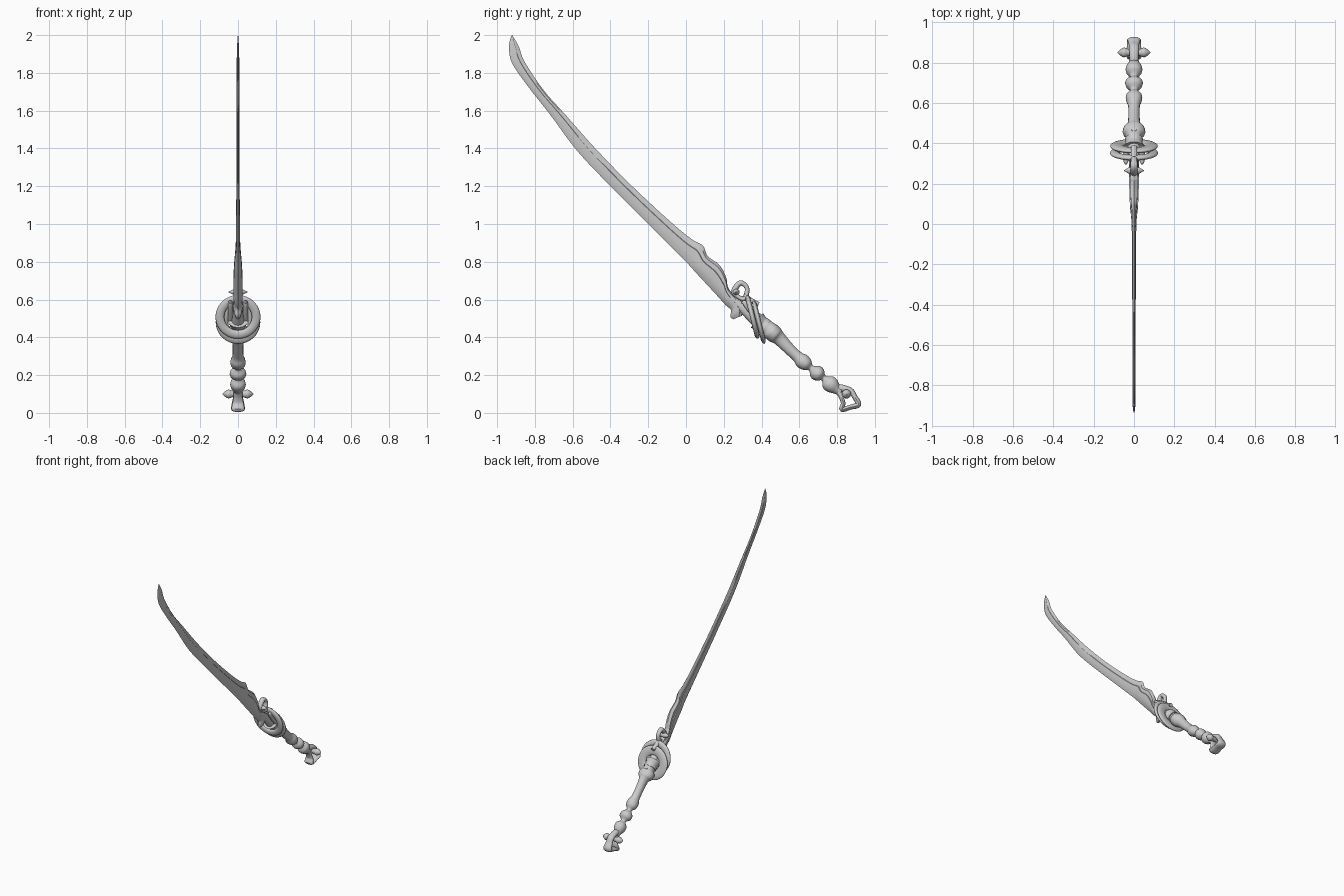
import bpy, math
from mathutils import Vector

if "Cube" in bpy.data.objects:
    bpy.data.objects.remove(bpy.data.objects["Cube"])


def make(name, verts, faces):
    me = bpy.data.meshes.new(name)
    me.from_pydata(verts, [], faces)
    ob = bpy.data.objects.new(name, me)
    bpy.context.collection.objects.link(ob)
    finish(ob)
    return ob


def finish(ob, angle=40):
    bpy.ops.object.select_all(action='DESELECT')
    ob.select_set(True)
    bpy.context.view_layer.objects.active = ob
    bpy.ops.object.mode_set(mode='EDIT')
    bpy.ops.mesh.select_all(action='SELECT')
    bpy.ops.mesh.normals_make_consistent(inside=False)
    bpy.ops.object.mode_set(mode='OBJECT')
    bpy.ops.object.shade_smooth_by_angle(angle=math.radians(angle))


def smooth_rows(rows, steps, closed=False):
    """Catmull-Rom interpolation of rows of numbers."""
    n, out = len(rows), []
    for i in range(n if closed else n - 1):
        p = [rows[(i + k) % n] if closed else rows[min(max(i + k, 0), n - 1)]
             for k in (-1, 0, 1, 2)]
        for s in range(steps):
            t = s / steps
            out.append([0.5 * (2 * b + (c - a) * t + (2 * a - 5 * b + 4 * c - d) * t * t
                               + (3 * b - a - 3 * c + d) * t ** 3) for a, b, c, d in zip(*p)])
    if not closed:
        out.append(list(rows[-1]))
    return out


def skin(name, rings, closed=False):
    m, n = len(rings[0]), len(rings)
    verts = [v for r in rings for v in r]
    faces = [(i * m + j, i * m + (j + 1) % m, (i + 1) % n * m + (j + 1) % m, (i + 1) % n * m + j)
             for i in range(n if closed else n - 1) for j in range(m)]
    if not closed:
        faces += [tuple(range(m)), tuple((n - 1) * m + j for j in range(m))]
    return make(name, verts, faces)


def tube(name, rows, steps=5, closed=False, sides=16, x=0.0):
    """Sweep through rows of (y, z, radius in side plane, radius along x)."""
    rows = smooth_rows(rows, steps, closed)
    n, rings = len(rows), []
    for i, (y, z, a, b) in enumerate(rows):
        p = rows[(i - 1) % n] if closed else rows[max(i - 1, 0)]
        q = rows[(i + 1) % n] if closed else rows[min(i + 1, n - 1)]
        t = Vector((0, q[0] - p[0], q[1] - p[1])).normalized()
        nrm = Vector((0, -t.z, t.y))
        rings.append([Vector((x, y, z)) + nrm * a * math.cos(w) + Vector((b * math.sin(w), 0, 0))
                      for w in (2 * math.pi * k / sides for k in range(sides))])
    return skin(name, rings, closed)


# Blade: back edge (y, z), cutting edge (y, z), half thickness
blade = [(-.920, 2.0, -.925, 1.995, .001), (-.885, 1.94, -.937, 1.94, .005),
         (-.855, 1.86, -.920, 1.85, .007), (-.755, 1.71, -.830, 1.72, .008),
         (-.640, 1.58, -.720, 1.58, .008), (-.480, 1.40, -.570, 1.38, .008),
         (-.285, 1.20, -.370, 1.17, .009), (-.080, 1.01, -.170, .97, .010),
         (.030, .92, -.060, .86, .012), (.090, .885, 0, .80, .015),
         (.115, .83, .050, .745, .020), (.180, .78, .110, .68, .023),
         (.213, .715, .170, .615, .024), (.225, .66, .210, .57, .024),
         (.275, .60, .238, .545, .024), (.310, .56, .235, .51, .022),
         (.297, .515, .250, .495, .012)]
half = [(.15, .6), (.4, .95), (.65, 1), (.68, .75), (.88, .75)]
section = [(0, 0)] + half + [(1, 0)] + [(s, -h) for s, h in reversed(half)]
rings = []
for uy, uz, ly, lz, th in smooth_rows(blade, 5):
    rings.append([(h * th, ly + (uy - ly) * s, lz + (uz - lz) * s) for s, h in section])
skin("blade", rings)

# Tang joining blade and guard
tube("tang", [(.23, .60, .03, .024), (.30, .555, .028, .024), (.36, .505, .035, .03),
              (.42, .455, .045, .045)])

# Open diamond ornament behind the blade root, with side thorns
tube("root_loop", [(.255, .645, .016, .018), (.288, .688, .014, .018), (.323, .66, .012, .015),
                   (.310, .605, .014, .02), (.275, .615, .012, .02)], closed=True)
tube("root_strut", [(.305, .625, .013, .018), (.345, .595, .013, .016), (.385, .575, .012, .014)])

# Paired prongs running into the rings
for side, s in (("left", -1), ("right", 1)):
    tube("prong_" + side, [(.295, .585, .005, .004), (.315, .58, .016, .013),
                           (.345, .54, .016, .014), (.385, .49, .014, .014)], x=s * .04)


def thorn(name, s, y, z, rows, stretch):
    """Leaf-shaped spike along x from rows of (x, radius)."""
    rings = [[(s * x, y + r * stretch * math.cos(w), z + r * math.sin(w))
              for w in (2 * math.pi * k / 14 for k in range(14))]
             for x, r in smooth_rows(rows, 4)]
    skin(name, rings)


for side, s in (("left", -1), ("right", 1)):
    thorn("root_thorn_" + side, s, .265, .64, [(0, .018), (.025, .014), (.05, .001)], 1.1)
    thorn("pommel_thorn_" + side, s, .85, .10,
          [(0, .014), (.03, .018), (.05, .024), (.068, .015), (.082, .001)], 1.0)

# Two tilted guard rings
for name, y, z, major, minor in (("front_ring", .352, .508, .096, .023),
                                 ("back_ring", .386, .48, .085, .033)):
    bpy.ops.mesh.primitive_torus_add(major_segments=56, minor_segments=16, major_radius=major,
                                     minor_radius=minor, location=(0, y, z),
                                     rotation=(math.radians(104), 0, 0))
    ring = bpy.context.object
    ring.name = name
    ring.scale.z = .013 / minor
    finish(ring)

# Grip: collar, tapered shaft and three carved knobs
tube("grip", [(.375, .49, .05, .055), (.405, .465, .042, .04), (.435, .445, .042, .04),
              (.450, .432, .046, .055), (.475, .41, .044, .052), (.495, .392, .036, .032),
              (.55, .335, .030, .028), (.59, .298, .030, .030), (.615, .275, .040, .040),
              (.640, .255, .034, .038), (.662, .237, .017, .018), (.685, .218, .038, .040),
              (.708, .20, .036, .042), (.730, .183, .016, .018), (.752, .163, .040, .038),
              (.775, .143, .040, .040), (.80, .123, .026, .026), (.82, .11, .020, .022)])
tube("collar_stud", [(.445, .435, .02, .03), (.46, .46, .017, .022), (.468, .474, .008, .012)])

# Open diamond pommel, flaring at its foot
tube("pommel", [(.805, .130, .020, .022), (.868, .118, .017, .024), (.893, .085, .014, .026),
                (.912, .045, .016, .034), (.870, .030, .013, .036), (.826, .019, .014, .036),
                (.832, .050, .012, .030), (.822, .085, .013, .024)], closed=True)
